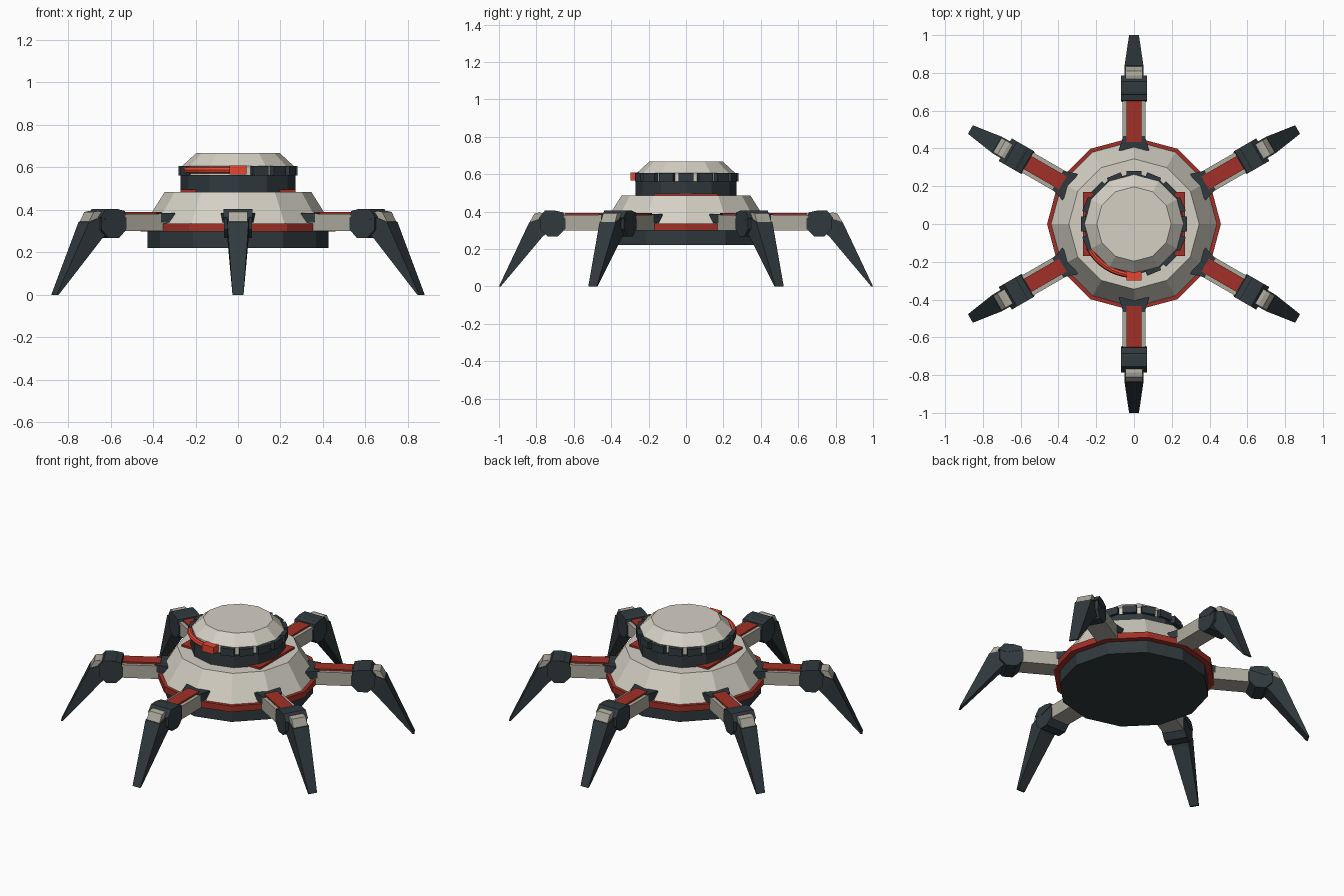
import bpy, bmesh
from math import sin, cos, pi, radians
from mathutils import Matrix

if "Cube" in bpy.data.objects:
    bpy.data.objects.remove(bpy.data.objects["Cube"])


def material(name, rgb):
    m = bpy.data.materials.new(name)
    m.diffuse_color = (*rgb, 1)
    m.use_nodes = True
    m.node_tree.nodes["Principled BSDF"].inputs["Base Color"].default_value = m.diffuse_color
    return m


CREAM = material("cream", (0.66, 0.63, 0.55))
GREY = material("warm_grey", (0.42, 0.40, 0.34))
DARK = material("dark", (0.03, 0.042, 0.048))
RED = material("dark_red", (0.36, 0.03, 0.02))
BRIGHT = material("bright_red", (0.80, 0.06, 0.03))


def finish(name, bm, mat, angle=0):
    bmesh.ops.recalc_face_normals(bm, faces=bm.faces)
    bm.transform(Matrix.Rotation(angle, 4, 'Z'))
    me = bpy.data.meshes.new(name)
    bm.to_mesh(me)
    bm.free()
    me.materials.append(mat)
    ob = bpy.data.objects.new(name, me)
    bpy.context.collection.objects.link(ob)
    return ob


def skin(bm, rings, closed=False):
    """Bridge equal-length point rings; cap the ends unless closed."""
    rows = [[bm.verts.new(p) for p in r] for r in rings]
    n = len(rows[0])
    for a, b in zip(rows, rows[1:]):
        for i in range(n):
            j = (i + 1) % n
            bm.faces.new((a[i], a[j], b[j], b[i]))
    bm.faces.new(rows[0])
    bm.faces.new(rows[-1])


def lathe(name, profile, mat, sides=12):
    bm = bmesh.new()
    skin(bm, [[(r * cos(2 * pi * i / sides), r * sin(2 * pi * i / sides), z)
               for i in range(sides)] for r, z in profile])
    return finish(name, bm, mat)


def box(name, lo, hi, mat, angle=0):
    bm = bmesh.new()
    skin(bm, [[(lo[0], lo[1], z), (hi[0], lo[1], z), (hi[0], hi[1], z), (lo[0], hi[1], z)]
              for z in (lo[2], hi[2])])
    return finish(name, bm, mat, angle)


def prism(name, outline, half, mat, angle):
    """Side outline in (radius, height), extruded sideways by +-half."""
    bm = bmesh.new()
    skin(bm, [[(r, s * half, z) for r, z in outline] for s in (-1, 1)])
    return finish(name, bm, mat, angle)


# Body
lathe("base_disc", [(0.425, 0.22), (0.425, 0.30)], DARK)
lathe("body_trim_ring", [(0.46, 0.298), (0.46, 0.335)], RED)
lathe("body_shell", [(0.44, 0.333), (0.345, 0.485)], CREAM)

# Turret
box("turret_base_plate", (-0.27, -0.17, 0.48), (0.27, 0.17, 0.497), RED)
lathe("turret_drum", [(0.27, 0.483), (0.27, 0.563)], DARK)
lathe("turret_cap", [(0.262, 0.56), (0.262, 0.607), (0.197, 0.667)], CREAM)

# Sensor blocks around the turret, leaving room for the front-left arc
for i in range(16):
    deg = i * 22.5
    if deg in (225, 247.5, 270):
        continue
    box(f"sensor_block_{i + 1}", (0.243, -0.04, 0.561), (0.28, 0.04, 0.606), DARK, radians(deg))

# Bright front marker and arc
box("front_marker", (-0.04, -0.298, 0.567), (0.04, -0.25, 0.61), BRIGHT)
bm = bmesh.new()
skin(bm, [[((0.27 + 0.016 * cos(t)) * cos(a), (0.27 + 0.016 * cos(t)) * sin(a), 0.588 + 0.016 * sin(t))
           for t in [k * pi / 4 for k in range(8)]]
          for a in [radians(207 + 60 * s / 8) for s in range(9)]])
finish("front_arc", bm, BRIGHT)

# Legs
for k in range(6):
    ang = radians(30 + 60 * k)
    n = f"leg_{k + 1}_"
    # Hip bracket, tapered outwards
    bm = bmesh.new()
    skin(bm, [[(0.39, -0.08, z), (0.465, -0.058, z), (0.465, 0.058, z), (0.39, 0.08, z)]
              for z in (0.34, 0.386)])
    finish(n + "hip_bracket", bm, DARK, ang)
    # Upper arm and its top plate
    box(n + "upper_arm", (0.38, -0.061, 0.30), (0.67, 0.061, 0.381), GREY, ang)
    box(n + "arm_plate", (0.435, -0.04, 0.375), (0.65, 0.04, 0.391), RED, ang)
    # Octagonal knee joint
    prism(n + "knee_joint",
          [(0.713 + 0.073 * cos(pi / 8 + j * pi / 4), 0.335 + 0.073 * sin(pi / 8 + j * pi / 4))
           for j in range(8)], 0.067, DARK, ang)
    # Knee pad
    prism(n + "knee_pad", [(0.65, 0.375), (0.655, 0.395), (0.70, 0.405), (0.755, 0.405),
                           (0.787, 0.365), (0.74, 0.35)], 0.069, DARK, ang)
    # Upper shin
    prism(n + "shin_core", [(0.72, 0.38), (0.785, 0.395), (0.81, 0.39), (0.835, 0.345),
                            (0.76, 0.285), (0.72, 0.30)], 0.044, GREY, ang)
    # Tapered lower leg
    bm = bmesh.new()
    skin(bm, [[(a, -w, za), (a, w, za), (b, w, zb), (b, -w, zb)]
              for a, za, b, zb, w in ((0.745, 0.285, 0.775, 0.365, 0.051),
                                      (0.77, 0.262, 0.838, 0.343, 0.050),
                                      (0.99, 0.0, 1.0, 0.0, 0.026))])
    finish(n + "foot_spike", bm, DARK, ang)
